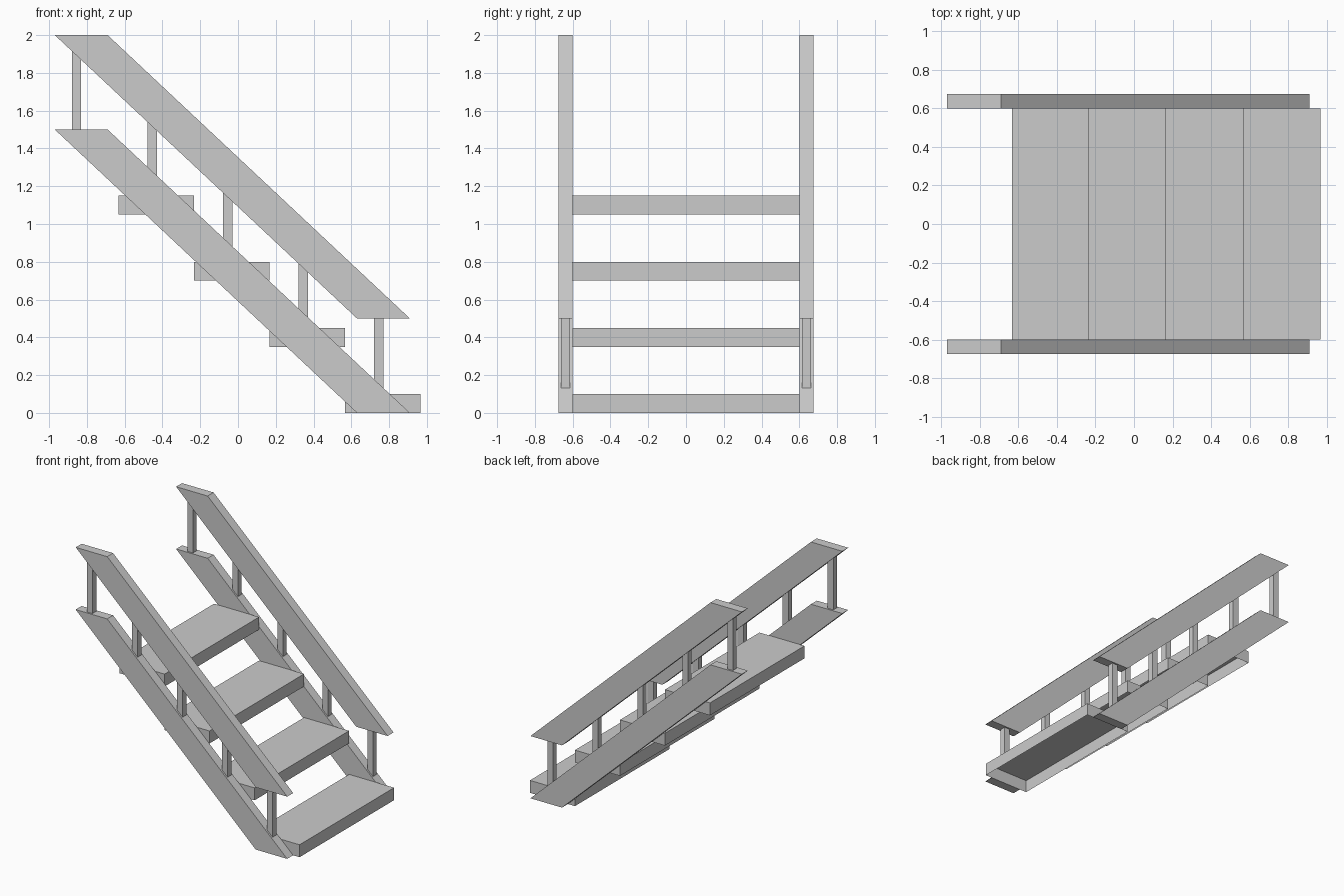
import bpy
import bmesh

cube = bpy.data.objects.get("Cube")
if cube:
    bpy.data.objects.remove(cube, do_unlink=True)

grey = bpy.data.materials.new("plain_grey")
grey.use_nodes = True
COLOUR = (0.6, 0.6, 0.6, 1)
grey.diffuse_color = COLOUR
grey.node_tree.nodes["Principled BSDF"].inputs["Base Color"].default_value = COLOUR

SLOPE = 1.5 / 1.6      # fall of the stairs per unit of x
TOP_X = -0.97          # upper end of stringers and handrails
BEAM = 0.28            # horizontal length of the sloped beams' ends
INNER, OUTER = 0.6, 0.675


def prism(name, profile, y0, y1, open_bottom=False):
    """Extrude an x-z profile from y0 to y1."""
    bm = bmesh.new()
    face = bm.faces.new([bm.verts.new((x, y0, z)) for x, z in profile])
    grown = bmesh.ops.extrude_face_region(bm, geom=[face], use_keep_orig=True)
    verts = [v for v in grown["geom"] if isinstance(v, bmesh.types.BMVert)]
    bmesh.ops.translate(bm, vec=(0, y1 - y0, 0), verts=verts)
    bmesh.ops.recalc_face_normals(bm, faces=bm.faces)
    if open_bottom:
        under = [f for f in bm.faces if f.normal.z < -0.9]
        bmesh.ops.delete(bm, geom=under, context="FACES_ONLY")
    mesh = bpy.data.meshes.new(name)
    bm.to_mesh(mesh)
    bm.free()
    mesh.materials.append(grey)
    obj = bpy.data.objects.new(name, mesh)
    bpy.context.collection.objects.link(obj)
    return obj


def box_profile(x0, x1, z0, z1):
    return [(x0, z0), (x1, z0), (x1, z1), (x0, z1)]


def beam_profile(top):
    """Sloped parallelogram with level ends."""
    end = TOP_X + 1.6
    return [(TOP_X, top), (end, top - 1.5), (end + BEAM, top - 1.5), (TOP_X + BEAM, top)]


# Treads: hollow boxes, open underneath
for i in range(4):
    x, z = 0.567 - 0.4 * i, 0.35 * i
    prism(f"tread_{i + 1}", box_profile(x, x + 0.4, z, z + 0.1), -INNER, INNER, True)

# Stringers, handrails and posts on both sides
for side, sign in (("left", 1), ("right", -1)):
    y0, y1 = sorted((sign * INNER, sign * OUTER))
    prism(f"stringer_{side}", beam_profile(1.5), y0, y1)
    prism(f"handrail_{side}", beam_profile(2.0), y0, y1)
    for i in range(5):
        x = -0.855 + 0.4 * i
        bottom = min(1.5, 1.5 - (x - TOP_X - BEAM) * SLOPE) - 0.04
        top = max(0.5, 2.0 - (x - TOP_X) * SLOPE) + 0.04
        prism(f"post_{side}_{i + 1}", box_profile(x - 0.025, x + 0.025, bottom, top),
              y0 + 0.0135, y1 - 0.0135)
